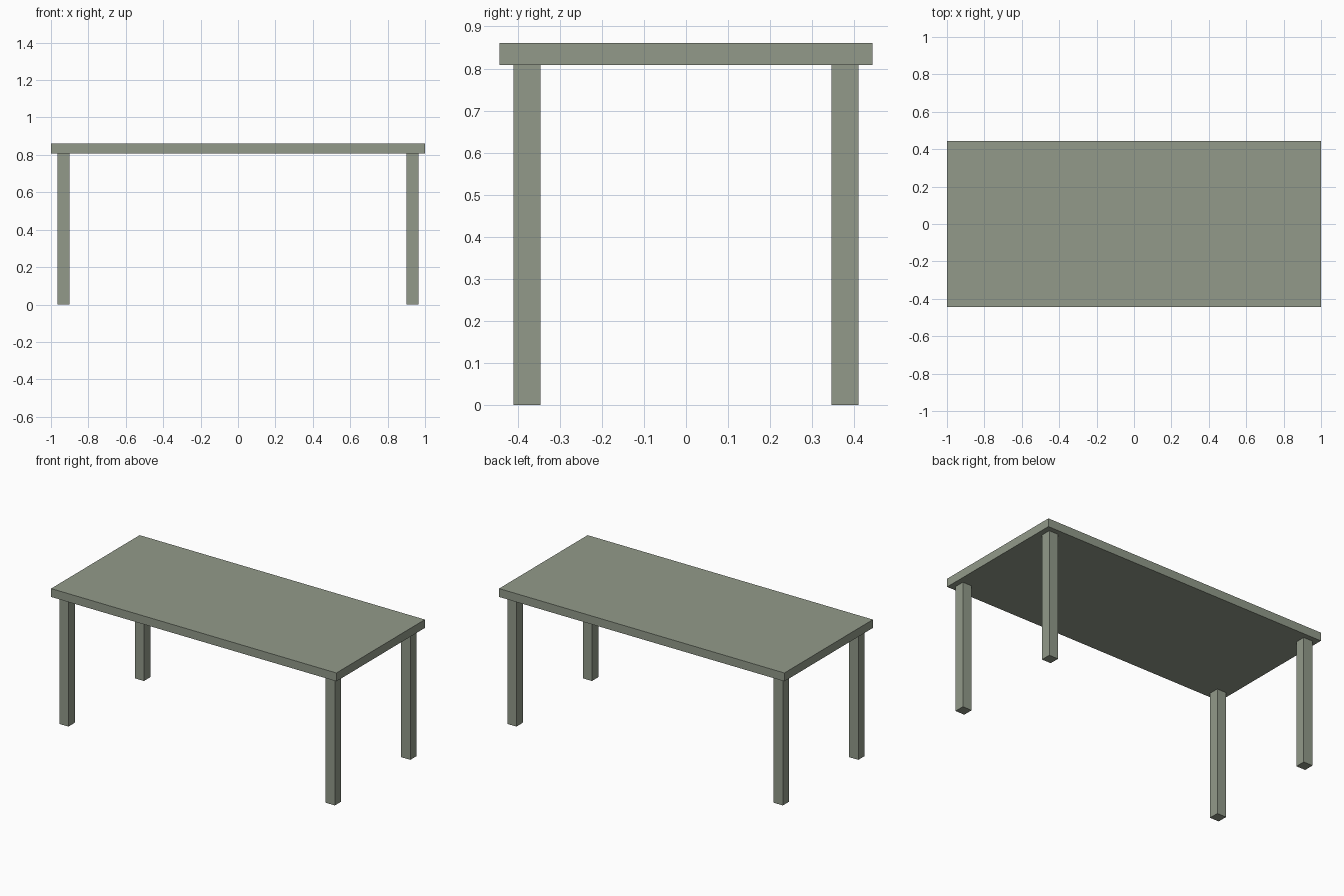
import bpy

if "Cube" in bpy.data.objects:
    bpy.data.objects.remove(bpy.data.objects["Cube"])

# single grey-green paint
paint = bpy.data.materials.new("sage_grey")
paint.diffuse_color = (0.288, 0.323, 0.254, 1.0)
paint.use_nodes = True
paint.node_tree.nodes["Principled BSDF"].inputs["Base Color"].default_value = paint.diffuse_color


def box(name, center, size):
    """Axis-aligned box with applied size."""
    bpy.ops.mesh.primitive_cube_add(size=1, location=center)
    ob = bpy.context.object
    ob.name = name
    ob.scale = size
    bpy.ops.object.transform_apply(location=False, rotation=False, scale=True)
    ob.data.materials.append(paint)
    return ob


LENGTH, WIDTH, HEIGHT = 2.0, 0.886, 0.861
LEG_HEIGHT, LEG = 0.808, 0.064
LEG_X, LEG_Y = 0.934, 0.378

# table top slab
box("table_top", (0, 0, (HEIGHT + LEG_HEIGHT) / 2),
    (LENGTH, WIDTH, HEIGHT - LEG_HEIGHT))

# four square legs, set in from the corners
for sx, side in ((-1, "left"), (1, "right")):
    for sy, end in ((-1, "front"), (1, "back")):
        box(f"{end}_{side}_leg", (sx * LEG_X, sy * LEG_Y, LEG_HEIGHT / 2),
            (LEG, LEG, LEG_HEIGHT))
